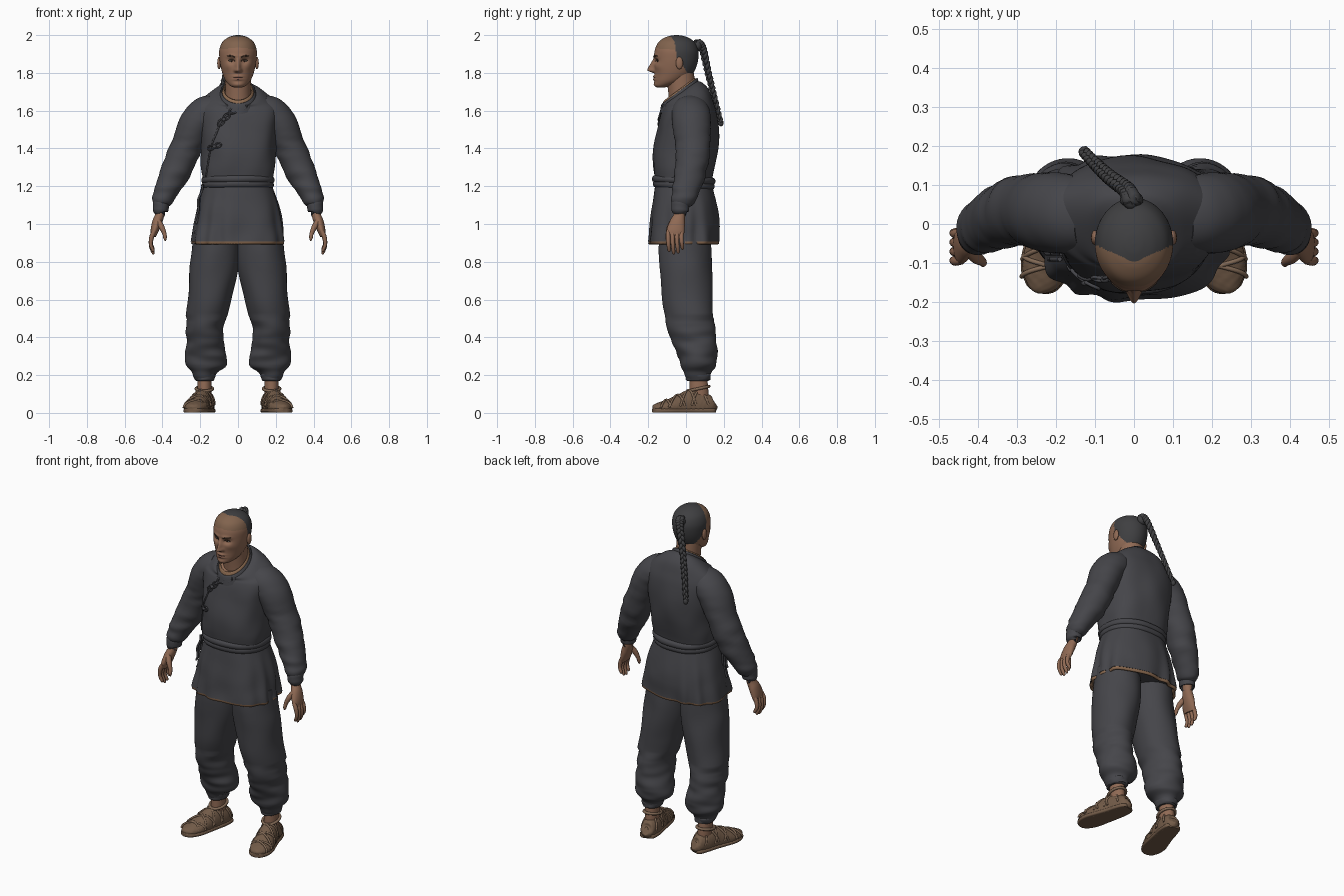
import bpy, bmesh
from math import sin, cos, pi, exp
from mathutils import Vector, noise
from mathutils.bvhtree import BVHTree

if "Cube" in bpy.data.objects:
    bpy.data.objects.remove(bpy.data.objects["Cube"])

X, Y, Z = Vector((1, 0, 0)), Vector((0, 1, 0)), Vector((0, 0, 1))


def material(name, r, g, b):
    m = bpy.data.materials.new(name)
    m.use_nodes = True
    m.diffuse_color = (r, g, b, 1)
    m.node_tree.nodes["Principled BSDF"].inputs["Base Color"].default_value = (r, g, b, 1)
    return m


CLOTH = material("dark cloth", .06, .06, .068)
HAIR = material("black hair", .05, .05, .053)
SKIN = material("skin", .28, .145, .09)
SCALP = material("shaved scalp", .22, .125, .075)
LIP = material("lips", .22, .1, .07)
BROW = material("brow and iris", .05, .03, .02)
WHITE = material("eye white", .4, .36, .32)
SHOE = material("woven shoe", .17, .105, .065)
STRAP = material("shoe strap", .22, .14, .09)
TRIM = material("tan trim", .26, .145, .08)


def add_object(name, data, mats, mirror=False):
    ob = bpy.data.objects.new(name, data)
    bpy.context.collection.objects.link(ob)
    for m in mats:
        data.materials.append(m)
    if mirror:
        ob.modifiers.new("both sides", 'MIRROR')
    return ob


def spline(keys, steps):
    """Catmull-Rom samples through the key rows."""
    ks = [Vector(list(k) + [0] * (6 - len(k))) for k in keys]
    out = []
    for i in range(len(ks) - 1):
        a, b, c, d = ks[max(i - 1, 0)], ks[i], ks[i + 1], ks[min(i + 2, len(ks) - 1)]
        for j in range(steps):
            t = j / steps
            out.append(b + (c - a) * (t / 2) + (a * 2 - b * 5 + c * 4 - d) * (t * t / 2)
                       + (b * 3 - a - c * 3 + d) * (t ** 3 / 2))
    return out + [ks[-1]]


def loft(name, keys, mats, n=56, steps=7, ref=None, fold=None, power=2, mirror=False,
         cap=True, shape=None):
    """Skin of oval rings; key = x, y, z, half width, half depth, tilt. ref makes rings follow the path."""
    rows = spline(keys, steps)
    bm, rings = bmesh.new(), []
    for i, r in enumerate(rows):
        c, u, v = Vector(r[:3]), X, Y
        if ref:
            t = (Vector(rows[min(i + 1, len(rows) - 1)][:3]) - Vector(rows[max(i - 1, 0)][:3])).normalized()
            v = (ref - t * ref.dot(t)).normalized()
            u = v.cross(t)
        ring = []
        for k in range(n):
            a = 2 * pi * k / n
            ca, sa = (abs(f) ** (2 / power) * (1 if f > 0 else -1) for f in (cos(a), sin(a)))
            d = u * (r[3] * ca) + v * (r[4] * sa)
            if fold:
                d *= 1 + fold(c + d, a)
            p = c + d
            p.z += r[5] * d.y
            ring.append(bm.verts.new(shape(p) if shape else p))
        rings.append(ring)
    for p, q in zip(rings, rings[1:]):
        for k in range(n):
            bm.faces.new((p[k], p[k - 1], q[k - 1], q[k])).smooth = True
    if cap:
        bm.faces.new(rings[0])
        bm.faces.new(rings[-1])
    bmesh.ops.recalc_face_normals(bm, faces=bm.faces)
    me = bpy.data.meshes.new(name)
    bm.to_mesh(me)
    bm.free()
    return add_object(name, me, mats, mirror)


def tube(name, paths, mat, radius, taper=0, mirror=False, closed=False):
    cu = bpy.data.curves.new(name, 'CURVE')
    cu.dimensions, cu.bevel_depth, cu.bevel_resolution = '3D', radius, 3
    cu.use_fill_caps = True
    for pts in paths:
        sp = cu.splines.new('POLY')
        sp.points.add(len(pts) - 1)
        sp.use_cyclic_u = closed
        for i, p in enumerate(pts):
            sp.points[i].co = (*p, 1)
            sp.points[i].radius = 1 - taper * i / len(pts)
        sp.use_smooth = True
    return add_object(name, cu, [mat], mirror)


def ball(name, loc, size, mat, mirror=True):
    rows = [(loc[0], loc[1], loc[2] - size[2] * cos(pi * i / 12), size[0] * sin(pi * i / 12) + 1e-5,
             size[1] * sin(pi * i / 12) + 1e-5) for i in range(13)]
    return loft(name, rows, [mat], n=20, steps=1, mirror=mirror)


def crumple(amp, across, along):
    return lambda p, a: amp * noise.noise(Vector((p.x * across, p.y * across, p.z * along)))


def tree(ob):
    return BVHTree.FromPolygons([v.co for v in ob.data.vertices], [p.vertices for p in ob.data.polygons])


def on_front(bvh, x, z, lift=0):
    hit = bvh.ray_cast(Vector((x, -1, z)), Y)[0]
    return hit - Y * lift if hit else Vector((x, -.15 - lift, z))


# Jacket body with skin inside the neck opening
jacket = loft("jacket_body", [
    (0, -.012, 1.20, .178, .150), (0, -.012, 1.25, .190, .157), (0, -.010, 1.31, .200, .164),
    (0, -.002, 1.40, .200, .168), (0, .008, 1.50, .208, .163), (0, .012, 1.58, .222, .148, .1),
    (0, .010, 1.63, .215, .132, .2), (0, .002, 1.665, .175, .118, .4), (0, -.02, 1.688, .125, .104, .6),
    (0, -.035, 1.69, .088, .092, .73)], [CLOTH, SKIN], n=96, fold=crumple(.06, 9, 6), power=2.3)
jacket.data.polygons[-1].material_index = 1


# Flared skirt of the jacket, with pleats deepening to the hem
def pleats(p, a):
    return max(0, 1.2 - p.z) * (.11 * sin(11 * a + 2 * sin(3 * a)) + .22 * noise.noise(p * 8))


loft("jacket_skirt", [(0, -.009, .908, .246, .190), (0, -.006, 1.0, .236, .182), (0, -.008, 1.1, .213, .170),
                      (0, -.012, 1.2, .182, .152)], [CLOTH], n=120, fold=pleats, power=2.3)
loft("hem_trim", [(0, -.009, .925, .242, .187), (0, -.009, .896, .243, .188), (0, -.009, .896, .228, .173),
                  (0, -.009, .93, .225, .17)], [TRIM], n=120, steps=2, fold=pleats, power=2.3, cap=False)

# Wrapped sash in two turns
for name, z, grow in (("sash_lower", 1.206, 0), ("sash_upper", 1.233, .004)):
    loft(name, [(0, -.012, z + dz, .176 + grow + w, .151 + grow + w, -.04)
                for dz, w in ((-.018, 0), (-.013, .009), (0, .013), (.013, .009), (.018, 0))],
         [CLOTH], n=72, steps=3, fold=crumple(.02, 10, 20), power=2.3)

# Standing collar and the tan undershirt edge
for name, z, w, m in (("collar", 1.692, .092, CLOTH), ("undershirt_edge", 1.701, .08, TRIM)):
    loft(name, [(0, -.035, z - .035, w + .010, w + .012, .73), (0, -.035, z + .008, w, w + .005, .73),
                (0, -.035, z + .008, w - .008, w - .004, .73), (0, -.035, z - .03, w - .006, w - .002, .73)],
         [m], n=48, steps=3, cap=False)

# Overlapping front edge, knotted fasteners and side ties
bvh = tree(jacket)
edge = spline([(0, 0, 1.612), (-.04, 0, 1.585), (-.085, 0, 1.55), (-.115, 0, 1.48), (-.145, 0, 1.40),
               (-.17, 0, 1.25)], 8)
tube("front_edge", [[on_front(bvh, p[0], p[2], .001) for p in edge]], CLOTH, .005)
knots = []
for x, z, dx, dz in ((0, 1.61, .045, .018), (-.075, 1.553, .03, .03), (-.125, 1.41, .035, .012)):
    for s in (-1, 1):
        knots.append([on_front(bvh, x + s * dx * (1 - cos(t)) / 2 + .3 * dz * sin(t),
                               z + s * dz * (1 - cos(t)) / 2 - .3 * dx * sin(t), .006)
                      for t in (2 * pi * i / 16 for i in range(17))])
    at = on_front(bvh, x, z, .007)
    ball("fastener_knot", at, (.011, .009, .010), CLOTH, False)
tube("fastener_loops", knots, CLOTH, .0045)
tube("side_ties", [[(-.19 - .03 * t + .006 * sin(9 * t + i), -.09 + .015 * i, 1.21 - (.16 + .05 * i) * t)
                    for t in (j / 10 for j in range(11))] for i in (0, 1, 2)], CLOTH, .006)

# Sleeves and gathered cuffs
loft("sleeves", [(.12, .02, 1.61, .078, .09), (.17, .025, 1.585, .09, .102), (.222, .03, 1.53, .09, .102),
                 (.272, .035, 1.41, .083, .092), (.33, .025, 1.28, .078, .085), (.382, -.003, 1.17, .064, .07),
                 (.402, -.022, 1.12, .054, .06), (.408, -.028, 1.095, .036, .044)], [CLOTH], ref=Y, mirror=True,
     fold=lambda p, a: crumple(.13, 7, 26)(p, a) * min(1, max(.25, (1.6 - p.z) * 3)))
loft("cuffs", [(.403, -.025, 1.12, .036, .042), (.407, -.028, 1.105, .042, .048), (.411, -.031, 1.07, .040, .046),
               (.411, -.031, 1.066, .030, .036)], [CLOTH], n=40, steps=4, ref=Y, mirror=True,
     fold=crumple(.08, 12, 40))

# Hands
loft("palms", [(.409, -.03, 1.10, .024, .029), (.414, -.034, 1.05, .024, .029), (.428, -.045, 1.01, .026, .04),
               (.442, -.055, .965, .021, .047), (.449, -.058, .935, .014, .043)], [SKIN], n=32, ref=Y, mirror=True)
for i, length in enumerate((.082, .095, .09, .07)):
    y = -.093 + .0235 * i
    loft("fingers", [(.442, y, .965, .010, .011), (.456, y - .002, .935, .0125, .012),
                     (.462, y, .935 - length * .5, .010, .0105), (.45, y + .004, .935 - length * .9, .008, .009),
                     (.445, y + .004, .935 - length, .003, .003)], [SKIN], n=16, steps=4, ref=Y, mirror=True)
loft("thumbs", [(.425, -.065, 1.02, .014, .016), (.405, -.085, .985, .015, .016), (.39, -.095, .95, .011, .012),
                (.386, -.1, .925, .009, .010), (.385, -.1, .91, .003, .003)], [SKIN], n=18, ref=Y, mirror=True)

# Baggy trousers gathered at the ankle
loft("trousers", [(.115, -.005, .96, .12, .132), (.118, -.006, .85, .125, .139), (.13, -.002, .74, .127, .137),
                  (.152, .006, .6, .113, .134), (.172, .028, .45, .100, .124), (.171, .048, .36, .104, .113),
                  (.165, .062, .285, .112, .102), (.168, .065, .245, .102, .090), (.176, .065, .215, .068, .072),
                  (.177, .065, .175, .050, .062)], [CLOTH], n=64, steps=9, mirror=True,
     fold=lambda p, a: crumple(.12, 7, 5 if p.z > .5 else 20)(p, a) * min(1, (1.15 - p.z) * 1.5))
loft("trouser_ties", [(.177, .065, .17, .046, .056), (.177, .065, .18, .055, .066), (.177, .065, .205, .058, .068),
                      (.177, .065, .215, .05, .06)], [CLOTH], n=40, steps=3, mirror=True, fold=crumple(.1, 20, 50))

# Ankles, woven shoes, soles and straps
loft("ankles", [(.178, .07, .05, .036, .05), (.178, .068, .12, .038, .05), (.177, .065, .2, .036, .046)],
     [SKIN], n=28, mirror=True)


def floor(p):
    return Vector((p.x, p.y, max(p.z, .002)))


SHOE_KEYS = [(.163, .152, .05, .012, .02), (.166, .14, .045, .038, .045), (.174, .09, .04, .05, .072),
             (.188, .03, .04, .053, .085), (.205, -.03, .035, .058, .066), (.222, -.09, .03, .062, .043),
             (.236, -.14, .026, .050, .030), (.246, -.166, .024, .028, .02), (.249, -.174, .022, .008, .008)]
loft("shoes", SHOE_KEYS, [SHOE], n=40, ref=Z, mirror=True, shape=floor,
     fold=lambda p, a: .03 * sin(p.y * 260) * sin(9 * a))
loft("soles", [(k[0], k[1], .012, k[3] + .005, .015) for k in SHOE_KEYS], [SHOE], n=24, ref=Z, mirror=True,
     shape=floor, power=3)
straps = []
for lo, hi in ((1.4, 3), (3, 1.6), (2.6, 4), (4, 2.8), (3.6, 5), (5, 3.8), (4.8, 5.8), (5.9, 4.9)):
    line = []
    for i in range(17):
        f, a = lo + (hi - lo) * i / 16, pi * i / 16
        k, q = Vector(SHOE_KEYS[int(f)]), Vector(SHOE_KEYS[int(f) + 1])
        m = k.lerp(q, f % 1)
        line.append((m[0] + cos(a) * m[3] * 1.03, m[1], m[2] + sin(a) * m[4] * 1.03))
    straps.append(line)
tube("shoe_straps", straps, STRAP, .006, mirror=True)
tube("ankle_ties", [[(.178 + .044 * cos(a), .066 + .056 * sin(a), .128 + .012 * sin(a))
                     for a in (2 * pi * i / 24 for i in range(24))]], STRAP, .008, mirror=True, closed=True)


# Head: oval rings with a softly sculpted face
def bump(v, centre, width):
    return exp(-((v - centre) / width) ** 2)


def face(p):
    if p.y > -.08:
        return p
    x, z = abs(p.x), p.z
    fade = min(1, (-.08 - p.y) / .04)
    down = min(1, max(0, (1.882 - z) / .062)) * min(1, max(0, (z - 1.797) / .014))
    out = .034 * down * bump(x, 0, .0125) + .011 * down * bump(x, .014, .008) * bump(z, 1.812, .012)
    out += .007 * bump(z, 1.888, .01) * bump(x, .03, .025) - .014 * bump(x, .033, .02) * bump(z, 1.864, .013)
    out += .008 * bump(x, 0, .025) * (bump(z, 1.781, .006) + bump(z, 1.766, .006)) + .006 * bump(z, 1.737, .012) * bump(x, 0, .03)
    out += .005 * bump(x, .055, .02) * bump(z, 1.835, .02)
    return p - Y * out * fade


loft("neck", [(0, .0, 1.6, .082, .085), (0, -.018, 1.68, .068, .074), (0, -.032, 1.8, .069, .074)], [SKIN])
head = loft("head", [(0, -.135, 1.722, .018, .018), (0, -.118, 1.732, .042, .045), (0, -.09, 1.755, .064, .077),
                     (0, -.068, 1.79, .080, .099), (0, -.058, 1.83, .091, .112), (0, -.052, 1.875, .098, .117),
                     (0, -.050, 1.92, .099, .115), (0, -.050, 1.96, .085, .098), (0, -.05, 1.985, .057, .066),
                     (0, -.05, 1.997, .026, .03), (0, -.05, 2.0, .003, .003)],
            [SKIN, HAIR, SCALP, LIP], n=128, steps=11, shape=face)
for f in head.data.polygons:
    c = f.center
    if c.z > 1.795 and c.y > -.098 + .45 * abs(c.x) + max(0, 1.885 - c.z) * .9:
        f.material_index = 1
    elif c.z > 1.935 - .1 * abs(c.x):
        f.material_index = 2
    elif c.y < -.14 and abs(c.x) < .025 and abs(c.z - 1.773) < .011 * (1 - abs(c.x) / .03):
        f.material_index = 3

# Eyes, brows, mouth line and ears
bvh = tree(head)
eye = on_front(bvh, .034, 1.863)
ball("eyes", eye + Y * .004, (.014, .008, .0055), WHITE)
ball("irises", eye - Y * .0025, (.005, .003, .0048), BROW)
tube("upper_lids", [[on_front(bvh, .034 + .017 * cos(a), 1.862 + .007 * sin(a), .002)
                     for a in (pi * i / 12 for i in range(13))]], BROW, .0018, mirror=True)
tube("eyebrows", [[on_front(bvh, .016 + .04 * t, 1.882 + .009 * sin(2.4 * t), 0)
                   for t in (i / 12 for i in range(13))]], BROW, .003, mirror=True)
tube("mouth_line", [[on_front(bvh, x / 400, 1.7735, 0) for x in range(-9, 10)]], BROW, .0012)
ball("ears", (.100, -.035, 1.852), (.010, .019, .033), SKIN)

# Three-strand braid hanging from the crown
ball("braid_root", (-.006, .062, 1.945), (.03, .022, .03), HAIR, False)
path = spline([(-.004, .06, 1.965), (-.02, .088, 1.93), (-.06, .118, 1.80), (-.095, .15, 1.67), (-.128, .185, 1.535)], 30)
strands = []
for s in range(3):
    line = []
    for i, p in enumerate(path):
        t, w = i * .36 + s * 2 * pi / 3, 1 - .4 * i / len(path)
        line.append(Vector(p[:3]) + w * (Vector((.75, .66, 0)) * (.013 * sin(t)) + Vector((-.6, .7, .3)) * (.009 * sin(2 * t))))
    strands.append(line)
tube("braid", strands, HAIR, .0125, taper=.4)
ball("braid_tip", path[-1][:3], (.014, .014, .018), HAIR, False)
